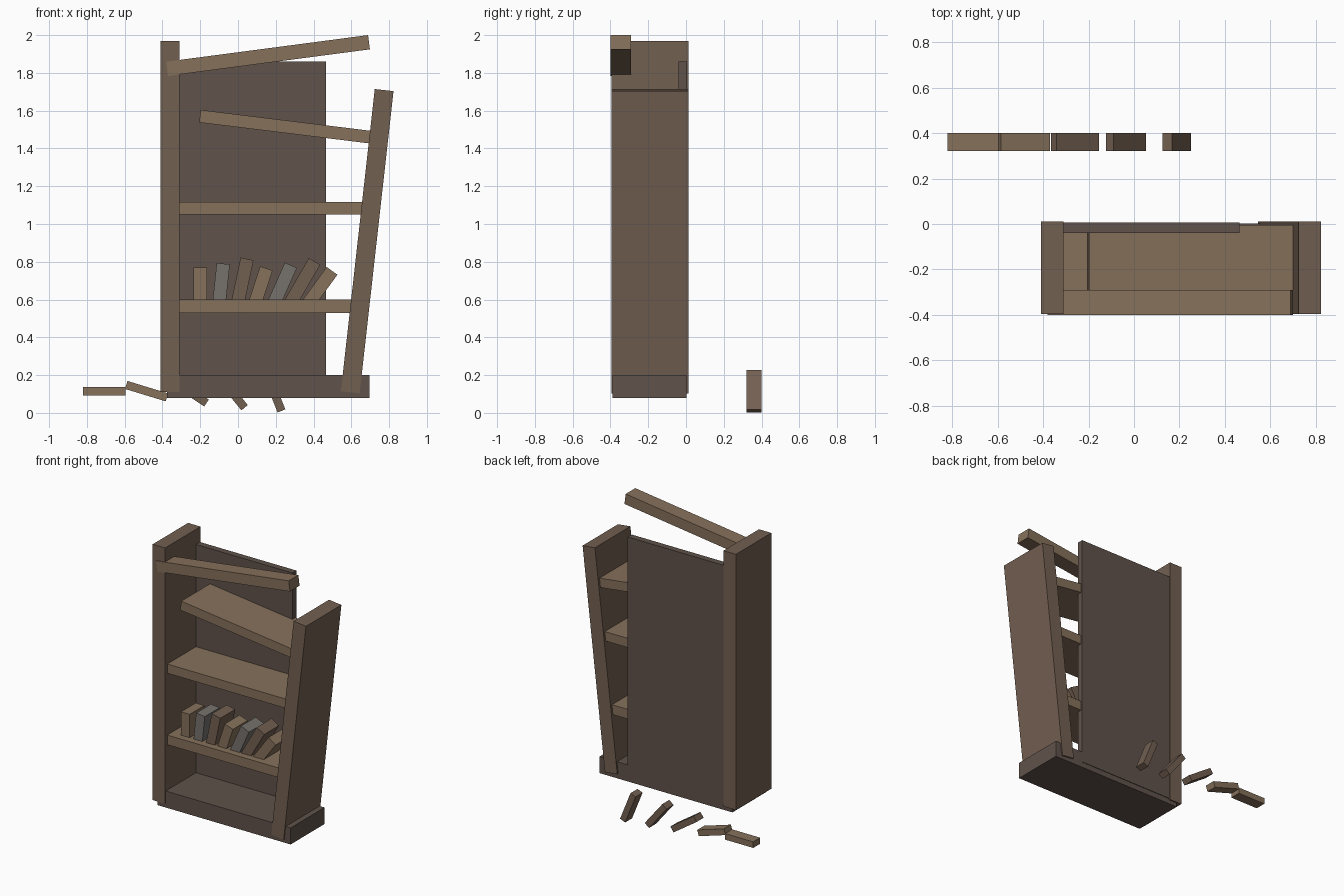
import bpy
from math import radians, sin, cos
from mathutils import Matrix

if "Cube" in bpy.data.objects:
    bpy.data.objects.remove(bpy.data.objects["Cube"])


def material(name, rgb):
    m = bpy.data.materials.new(name)
    m.diffuse_color = (*rgb, 1)
    m.use_nodes = True
    m.node_tree.nodes["Principled BSDF"].inputs["Base Color"].default_value = m.diffuse_color
    return m


LIGHT = material("light_wood", (0.24, 0.165, 0.105))
MID = material("mid_wood", (0.17, 0.115, 0.083))
DARK = material("dark_wood", (0.115, 0.085, 0.07))
GREY = material("grey_cover", (0.18, 0.165, 0.15))


def board(name, x, z, width, height, y0, y1, mat, tilt=0):
    """Box centred at x, z and tilted clockwise in the front view."""
    bpy.ops.mesh.primitive_cube_add(size=1)
    ob = bpy.context.object
    ob.name = name
    ob.data.transform(Matrix.Diagonal((width, y1 - y0, height, 1)))
    ob.location = (x, (y0 + y1) / 2, z)
    ob.rotation_euler = (0, radians(tilt), 0)
    ob.data.materials.append(mat)
    return ob


# Carcass: base, posts and back panel
board("base", 0.16, 0.14, 1.07, 0.12, -0.388, 0.002, DARK)
board("left_post", -0.36, 1.04, 0.10, 1.86, -0.395, 0.012, MID)
board("right_post", 0.684, 0.909, 0.10, 1.61, -0.395, 0.012, MID, 6.4)
board("back_panel", 0.0575, 0.99, 0.815, 1.74, -0.04, 0.006, DARK)

# Loose beam across the top
board("top_beam", 0.159, 1.892, 1.078, 0.076, -0.40, -0.29, LIGHT, -7.5)

# Shelves, the highest one slipped
board("lower_shelf", 0.14, 0.565, 0.94, 0.07, -0.37, -0.005, LIGHT)
board("middle_shelf", 0.165, 1.083, 0.99, 0.067, -0.37, -0.005, LIGHT)
board("slipped_shelf", 0.26, 1.514, 0.93, 0.067, -0.37, -0.005, LIGHT, 7)

# Leaning books: top-centre x, top-centre z, length
books = [(-0.20, 0.77, 0.20), (-0.078, 0.79, 0.24), (0.048, 0.815, 0.287),
         (0.15, 0.765, 0.21), (0.28, 0.782, 0.24), (0.405, 0.802, 0.285),
         (0.498, 0.752, 0.21)]
covers = (LIGHT, GREY, MID)
for i, (x, z, length) in enumerate(books):
    a = radians(6 * i)
    board(f"book_{i + 1}", x - sin(a) * length / 2, z - cos(a) * length / 2,
          0.07, length, -0.32, -0.15, covers[i % 3], 6 * i)

# Fallen fragments behind the case
for i in range(5):
    board(f"fallen_piece_{i + 1}", -0.708 + 0.224 * i, 0.115, 0.225, 0.044,
          0.32, 0.40, LIGHT if i < 2 else MID, 17 * i)
